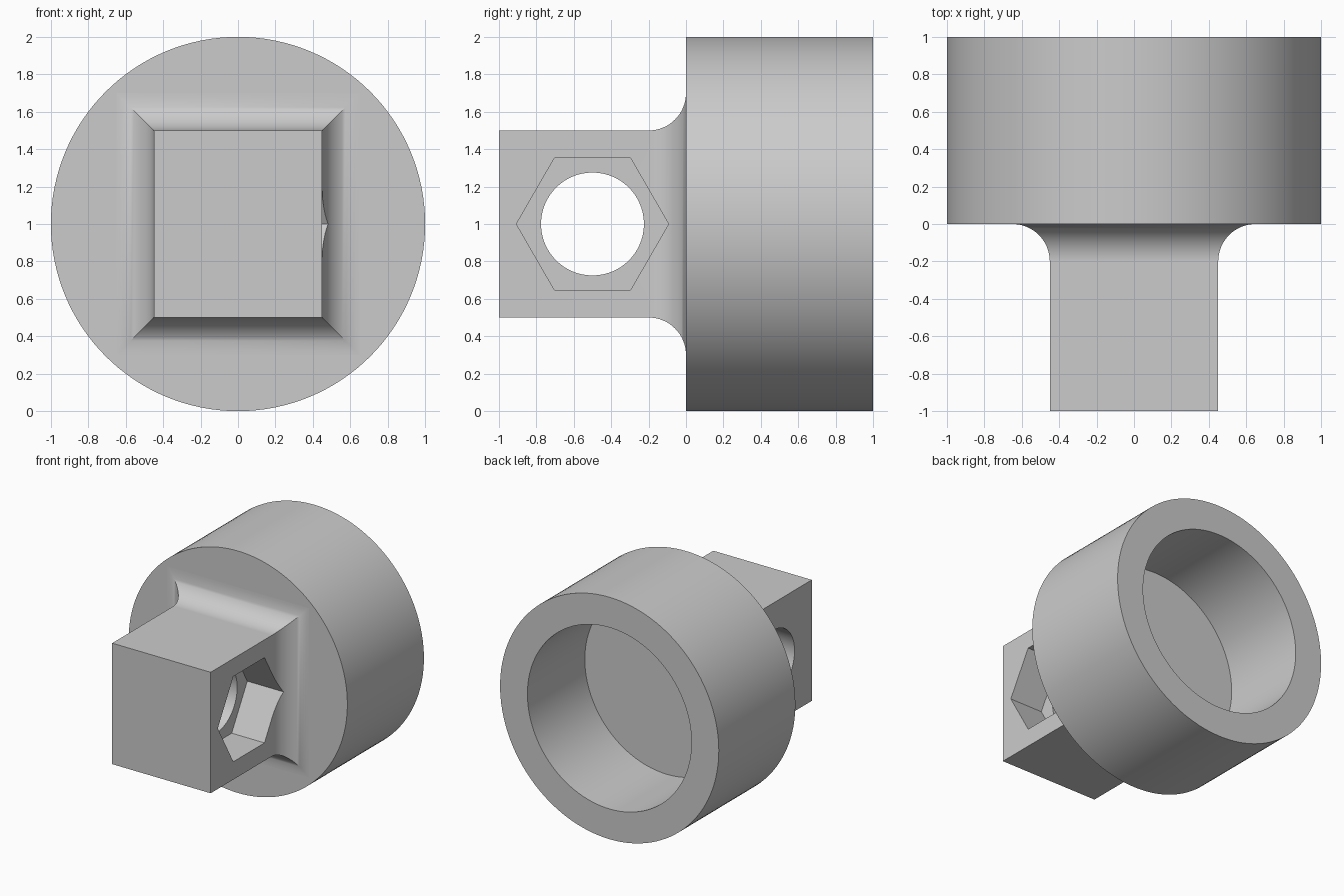
import bpy, bmesh
from math import sin, cos, pi, radians
from mathutils import Matrix, Vector

if "Cube" in bpy.data.objects:
    bpy.data.objects.remove(bpy.data.objects["Cube"], do_unlink=True)

grey = bpy.data.materials.new("plain grey")
grey.use_nodes = True
COLOUR = (0.6, 0.6, 0.6, 1)
grey.diffuse_color = COLOUR
grey.node_tree.nodes["Principled BSDF"].inputs["Base Color"].default_value = COLOUR

SEGMENTS = 128
CENTRE_Z = 1.0


def make_object(name, bm):
    bmesh.ops.recalc_face_normals(bm, faces=bm.faces)
    mesh = bpy.data.meshes.new(name)
    bm.to_mesh(mesh)
    bm.free()
    mesh.materials.append(grey)
    obj = bpy.data.objects.new(name, mesh)
    bpy.context.collection.objects.link(obj)
    return obj


def activate(obj):
    bpy.ops.object.select_all(action="DESELECT")
    obj.select_set(True)
    bpy.context.view_layer.objects.active = obj


def prism(name, sides, radius, x0, x1, y, turn=0):
    """Prism along x, used as a cutter."""
    bm = bmesh.new()
    place = (Matrix.Translation(((x0 + x1) / 2, y, CENTRE_Z))
             @ Matrix.Rotation(pi / 2, 4, "Y") @ Matrix.Rotation(turn, 4, "Z"))
    bmesh.ops.create_cone(bm, cap_ends=True, segments=sides, radius1=radius,
                          radius2=radius, depth=x1 - x0, matrix=place)
    return make_object(name, bm)


def cut(obj, cutter):
    activate(obj)
    mod = obj.modifiers.new("cut", "BOOLEAN")
    mod.operation = "DIFFERENCE"
    mod.solver = "EXACT"
    mod.object = cutter
    bpy.ops.object.modifier_apply(modifier=mod.name)
    bpy.data.objects.remove(cutter, do_unlink=True)


def finish(obj):
    activate(obj)
    bpy.ops.object.shade_smooth_by_angle(angle=radians(30))
    weighted = obj.modifiers.new("flat face normals", "WEIGHTED_NORMAL")
    weighted.keep_sharp = True


# Round cup: a blind bore opening to the back
bm = bmesh.new()
profile = [(0, 0), (1, 0), (1, 1), (0.75, 1), (0.75, 0.25), (0, 0.25)]
verts = [bm.verts.new((r, y, CENTRE_Z)) for r, y in profile]
edges = [bm.edges.new(pair) for pair in zip(verts, verts[1:])]
bmesh.ops.spin(bm, geom=verts + edges, cent=(0, 0, CENTRE_Z), axis=(0, 1, 0),
               angle=2 * pi, steps=SEGMENTS)
bmesh.ops.remove_doubles(bm, verts=bm.verts, dist=0.0001)
bmesh.ops.dissolve_limit(bm, angle_limit=0.01, verts=bm.verts, edges=bm.edges)
cup = make_object("round_cup", bm)

# Square lug: rectangular sections, flaring into the cup with a mitred fillet
HALF_X, HALF_Z, FILLET, STEPS = 0.45, 0.5, 0.2, 16
sections = [(-1, 0)]
for i in range(STEPS + 1):
    a = pi / 2 * i / STEPS
    sections.append((FILLET * (sin(a) - 1), FILLET * (1 - cos(a))))
sections.append((0.05, FILLET))
bm = bmesh.new()
rings = []
for y, grow in sections:
    rings.append([bm.verts.new((sx * (HALF_X + grow), y, CENTRE_Z + sz * (HALF_Z + grow)))
                  for sx, sz in ((1, 1), (-1, 1), (-1, -1), (1, -1))])
for a, b in zip(rings, rings[1:]):
    for i in range(4):
        j = (i + 1) % 4
        bm.faces.new((a[i], a[j], b[j], b[i]))
bm.faces.new(rings[0])
bm.faces.new(rings[-1])
lug = make_object("square_lug", bm)

# Cross hole through the lug, with a hexagonal nut pocket on the left side
cut(lug, prism("hole_cutter", 96, 0.275, -1, 1, -0.5))
cut(lug, prism("pocket_cutter", 6, 0.407, HALF_X - 0.3, 1, -0.5))

# The pocket must have points at top and bottom, flats at front and back
finish(cup)
finish(lug)
